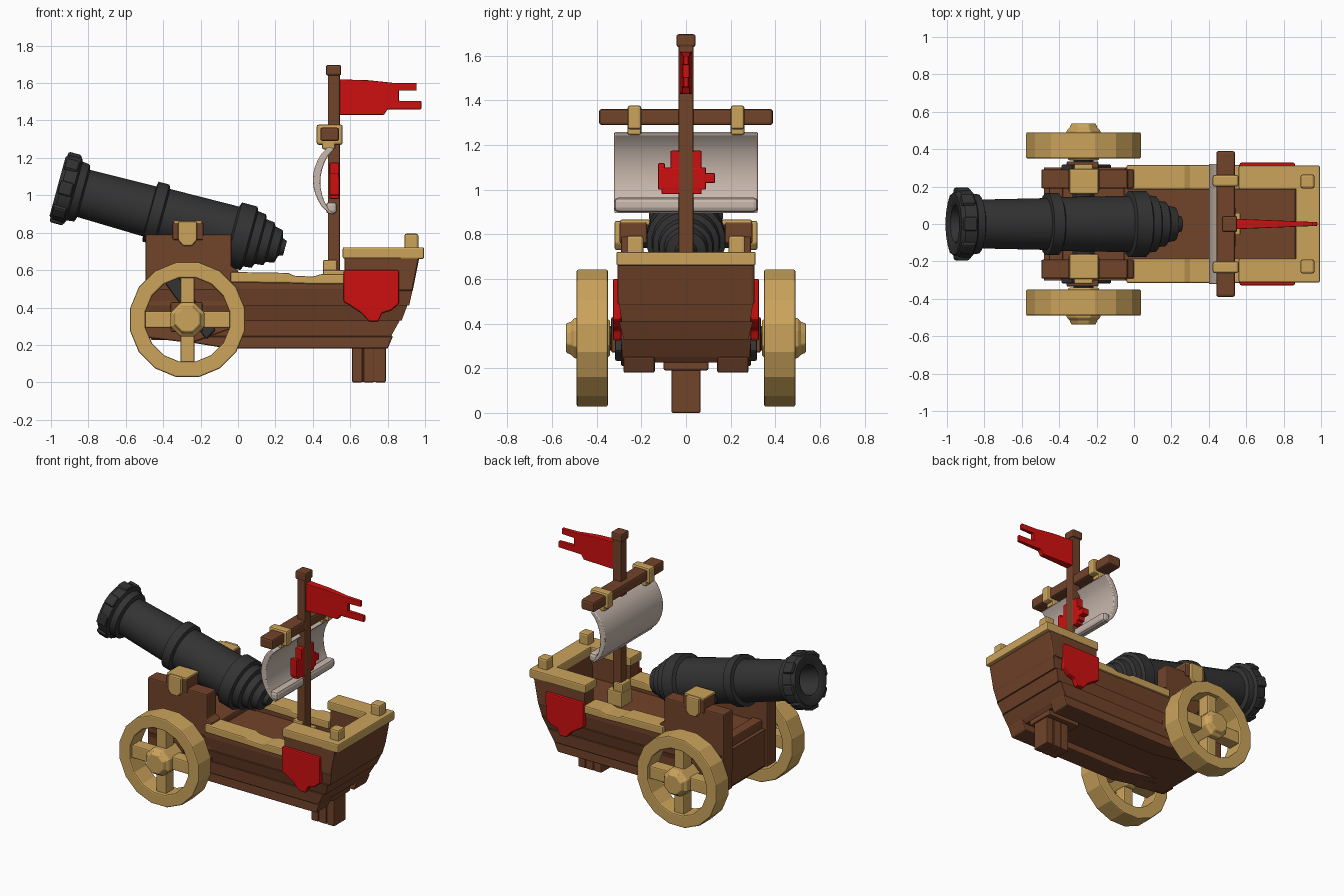
import bpy, bmesh, math
from mathutils import Vector, Matrix

if "Cube" in bpy.data.objects:
    bpy.data.objects.remove(bpy.data.objects["Cube"])


def material(name, rgb):
    m = bpy.data.materials.new(name)
    m.diffuse_color = (*rgb, 1)
    m.use_nodes = True
    m.node_tree.nodes["Principled BSDF"].inputs["Base Color"].default_value = m.diffuse_color
    return m


WOOD = material("brown wood", (0.165, 0.056, 0.023))
GOLD = material("golden wood", (0.60, 0.37, 0.105))
IRON = material("dark iron", (0.033, 0.033, 0.034))
CLOTH = material("sail cloth", (0.58, 0.48, 0.42))
RED = material("red cloth", (0.62, 0.005, 0.005))


def finish(name, bm, mat, bevel=0.0, smooth=False):
    bmesh.ops.recalc_face_normals(bm, faces=bm.faces)
    me = bpy.data.meshes.new(name)
    bm.to_mesh(me)
    bm.free()
    me.materials.append(mat)
    ob = bpy.data.objects.new(name, me)
    bpy.context.collection.objects.link(ob)
    if bevel:
        b = ob.modifiers.new("soft edges", 'BEVEL')
        b.width, b.segments, b.limit_method = bevel, 2, 'ANGLE'
    if smooth:
        bpy.ops.object.select_all(action='DESELECT')
        ob.select_set(True)
        bpy.context.view_layer.objects.active = ob
        bpy.ops.object.shade_smooth_by_angle(angle=math.radians(35))
    return ob


def add_prism(bm, pts, y0, y1):
    a = [bm.verts.new((x, y0, z)) for x, z in pts]
    b = [bm.verts.new((x, y1, z)) for x, z in pts]
    n = len(pts)
    bm.faces.new(a)
    bm.faces.new(b[::-1])
    for i in range(n):
        bm.faces.new((a[i], a[(i + 1) % n], b[(i + 1) % n], b[i]))


def prism(name, pts, y0, y1, mat, bevel=0.008):
    """Side profile (x, z) extruded along y."""
    bm = bmesh.new()
    add_prism(bm, pts, y0, y1)
    return finish(name, bm, mat, bevel)


def box(name, x, y, z, mat, bevel=0.008):
    pts = [(x[0], z[0]), (x[1], z[0]), (x[1], z[1]), (x[0], z[1])]
    return prism(name, pts, y[0], y[1], mat, bevel)


def revolve(name, profile, n, matrix, mat, bevel=0.0, smooth=False, closed=False):
    """Profile of (distance, radius) turned about local z."""
    bm = bmesh.new()
    rings = []
    for d, r in profile:
        rings.append([bm.verts.new((r * math.cos(math.tau * (i + .5) / n),
                                    r * math.sin(math.tau * (i + .5) / n), d)) for i in range(n)])
    pairs = list(zip(rings, rings[1:]))
    if closed:
        pairs.append((rings[-1], rings[0]))
    for a, b in pairs:
        for i in range(n):
            bm.faces.new((a[i], a[(i + 1) % n], b[(i + 1) % n], b[i]))
    if not closed:
        bm.faces.new(rings[0])
        bm.faces.new(rings[-1])
    bm.transform(matrix)
    return finish(name, bm, mat, bevel, smooth)


# Hull: stepped planks, each level (z, x_front, x_back, half width)
levels = [(.225, -.46, .80, .265), (.25, -.48, .82, .285), (.33, -.48, .865, .292),
          (.33, -.48, .875, .280), (.41, -.48, .905, .300), (.41, -.48, .915, .288),
          (.50, -.48, .935, .302)]
bm = bmesh.new()
rings = [[bm.verts.new(p) for p in ((a, -w, z), (b, -w, z), (b, w, z), (a, w, z))] for z, a, b, w in levels]
for lo, hi in zip(rings, rings[1:]):
    for i in range(4):
        bm.faces.new((lo[i], lo[(i + 1) % 4], hi[(i + 1) % 4], hi[i]))
bm.faces.new(rings[0])
bm.faces.new(rings[-1])
finish("hull", bm, WOOD)

# Stern transom and tail strut
prism("stern_wall", [(.86, .48), (.932, .48), (.97, .67), (.87, .67)], -.302, .302, WOOD)
for i, x in enumerate((.61, .672, .734)):
    box(f"tail_strut_{i}", (x, x + .056), (-.065, .065), (0, .26), WOOD, .006)
box("tail_strut_core", (.62, .78), (-.058, .058), (.003, .26), WOOD, 0)
box("strut_brace", (.55, .80), (-.10, .10), (.19, .24), WOOD)

WHEEL = (-.27, 0, .335)
for s, side in ((-1, "left"), (1, "right")):
    def Y(a, b):
        return (min(s * a, s * b), max(s * a, s * b))

    # Hull sides, keel beams and rails
    prism(f"keel_beam_{side}", [(-.48, .25), (-.05, .18), (.80, .18), (.83, .25)], *Y(.14, .28), WOOD)
    box(f"side_wall_{side}", (-.05, .60), Y(.20, .302), (.49, .54), WOOD)
    prism(f"stern_side_{side}", [(.57, .49), (.932, .49), (.967, .67), (.57, .67)], *Y(.20, .308), WOOD)
    prism(f"low_rail_{side}", [(-.04, .535), (.28, .53), (.42, .525), (.57, .525), (.57, .58),
                               (.45, .58), (.40, .565), (.30, .57), (.27, .585), (-.04, .59)],
          *Y(.185, .315), GOLD)
    box(f"stern_rail_{side}", (.56, .93), Y(.185, .312), (.662, .722), GOLD)
    box(f"stern_post_{side}", (.89, .965), Y(.19, .265), (.70, .795), GOLD, .012)

    # Red side banner with pointed foot
    prism(f"side_banner_{side}", [(.565, .60), (.86, .60), (.86, .42), (.82, .385), (.77, .37), (.75, .325),
                                  (.70, .325), (.66, .37), (.60, .41), (.565, .43)], *Y(.29, .328), RED)

    # Gun carriage cheek with trunnion saddle and golden strap
    prism(f"cheek_{side}", [(-.495, .24), (-.25, .21), (0, .30), (0, .60), (-.035, .62), (-.035, .79),
                            (-.495, .79)], *Y(.19, .292), WOOD)
    box(f"saddle_{side}", (-.35, -.185), Y(.175, .298), (.76, .855), WOOD)
    box(f"saddle_cap_{side}", (-.345, -.19), Y(.16, .295), (.84, .866), GOLD)
    prism(f"strap_{side}", [(-.32, .86), (-.32, .76), (-.295, .73), (-.245, .73), (-.22, .76), (-.22, .86)],
          *Y(.25, .32), GOLD)

    # Axle mount: iron bar behind a wooden block
    prism(f"axle_bar_{side}", [(-.39, .53), (-.33, .58), (-.12, .28), (-.17, .23)], *Y(.28, .318), IRON)
    box(f"axle_block_{side}", (-.36, -.19), Y(.27, .335), (.27, .43), WOOD)
    M = Matrix.Translation(WHEEL) @ Matrix.Rotation(-s * math.pi / 2, 4, 'X')
    revolve(f"axle_{side}", [(.25, .055), (.37, .055)], 10, M, IRON)

    # Wheel: rim, four spokes, hub
    revolve(f"wheel_rim_{side}", [(.35, .228), (.35, .313), (.49, .313), (.49, .228)], 16, M, GOLD, .008,
            closed=True)
    cx, cz = WHEEL[0], WHEEL[2]
    box(f"spoke_cross_{side}", (cx - .25, cx + .25), Y(.375, .465), (cz - .045, cz + .045), GOLD)
    box(f"spoke_upright_{side}", (cx - .038, cx + .038), Y(.375, .465), (cz - .25, cz + .25), GOLD)
    revolve(f"wheel_hub_{side}", [(.34, .085), (.36, .098), (.50, .098), (.515, .08), (.538, .07)], 8, M, GOLD, .006)

box("stern_rail_back", (.865, .995), (-.312, .312), (.66, .722), GOLD)
box("bow_wall", (-.455, -.38), (-.2, .2), (.3, .56), WOOD)
box("bow_step", (-.40, -.05), (-.2, .2), (.45, .54), WOOD)

# Cannon: turned profile with hollow bore, tilted up towards -x
d = Vector((math.cos(math.radians(15.2)), 0, -math.sin(math.radians(15.2))))
tilt = Matrix.Translation((-.955, 0, 1.045)) @ d.to_track_quat('Z', 'Y').to_matrix().to_4x4()
barrel = [(.14, .085), (.0, .10), (-.01, .115), (-.01, .165), (.01, .182), (.075, .186), (.085, .165),
          (.125, .160), (.135, .132), (.50, .140), (.505, .168), (.565, .168), (.575, .146), (.955, .152),
          (.965, .178), (1.05, .178), (1.06, .155), (1.105, .150), (1.115, .125), (1.16, .12),
          (1.17, .10), (1.215, .09), (1.225, .05), (1.25, .04)]
revolve("cannon_barrel", barrel, 20, tilt, IRON, smooth=True)
# Raised lugs round the muzzle
for i in range(8):
    bm = bmesh.new()
    bmesh.ops.create_cube(bm, size=1, matrix=tilt @ Matrix.Rotation(math.tau * i / 8, 4, 'Z')
                          @ Matrix.Translation((.165, 0, .035)) @ Matrix.Diagonal((.06, .075, .075, 1)))
    finish(f"muzzle_lug_{i}", bm, IRON, .012)
bm = bmesh.new()
bmesh.ops.create_cone(bm, cap_ends=True, segments=12, radius1=.06, radius2=.06, depth=.44,
                      matrix=Matrix.Translation((-.27, 0, .80)) @ Matrix.Rotation(math.pi / 2, 4, 'X'))
finish("trunnion", bm, IRON)

# Mast, collar and cap
box("mast", (.48, .545), (-.034, .034), (.48, 1.66), WOOD)
box("mast_cap", (.47, .552), (-.043, .043), (1.64, 1.697), WOOD, .01)
box("mast_collar", (.455, .57), (-.06, .06), (.49, .60), GOLD)
box("mast_collar_top", (.455, .53), (-.05, .05), (.59, .655), GOLD)

# Yard with golden lashings
box("yard", (.44, .54), (-.39, .39), (1.29, 1.362), WOOD, .012)
for s in (-1, 1):
    y = sorted((s * .2, s * .262))
    box(f"yard_lashing_{s}", (.42, .56), y, (1.27, 1.378), GOLD, .012)
    box(f"sail_tie_{s}", (.45, .52), y, (1.245, 1.30), GOLD, .01)

# Sail: curved sheet bulging towards the cannon
N = 10
front, back = [], []
for i in range(N + 1):
    t = i / N
    z = .905 + .355 * t
    bulge = math.sin(math.pi * t) ** .7 if 0 < t < 1 else 0
    front.append((.485 - .085 * bulge, z))
    back.append((.515 - .075 * bulge, z - .012 + .0 * t))
bm = bmesh.new()
add_prism(bm, front + back[::-1], -.322, .322)
finish("sail", bm, CLOTH, .006, True)
box("sail_foot_roll", (.47, .53), (-.322, .322), (.90, .965), CLOTH, .02)

# Red emblem behind the sail, built from stepped blocks
box("emblem_middle", (.49, .542), (-.125, .09), (1.0, 1.1), RED, .006)
box("emblem_top", (.49, .541), (-.07, .07), (1.05, 1.175), RED, .006)
box("emblem_corner", (.49, .540), (-.125, -.095), (1.08, 1.12), RED, .006)
box("emblem_tip", (.49, .540), (.06, .13), (1.03, 1.075), RED, .006)
box("emblem_foot", (.49, .541), (-.11, .07), (.98, 1.03), RED, .006)

# Swallow-tailed flag, thinning towards the tips
bm = bmesh.new()
add_prism(bm, [(.54, 1.43), (.78, 1.43), (.80, 1.46), (.98, 1.46), (.98, 1.505), (.86, 1.505), (.86, 1.56),
               (.955, 1.56), (.955, 1.60), (.84, 1.60), (.70, 1.615), (.54, 1.62)], -1, 1)
for v in bm.verts:
    v.co.y *= .028 - .018 * (v.co.x - .54) / .44
finish("flag", bm, RED, .004)
